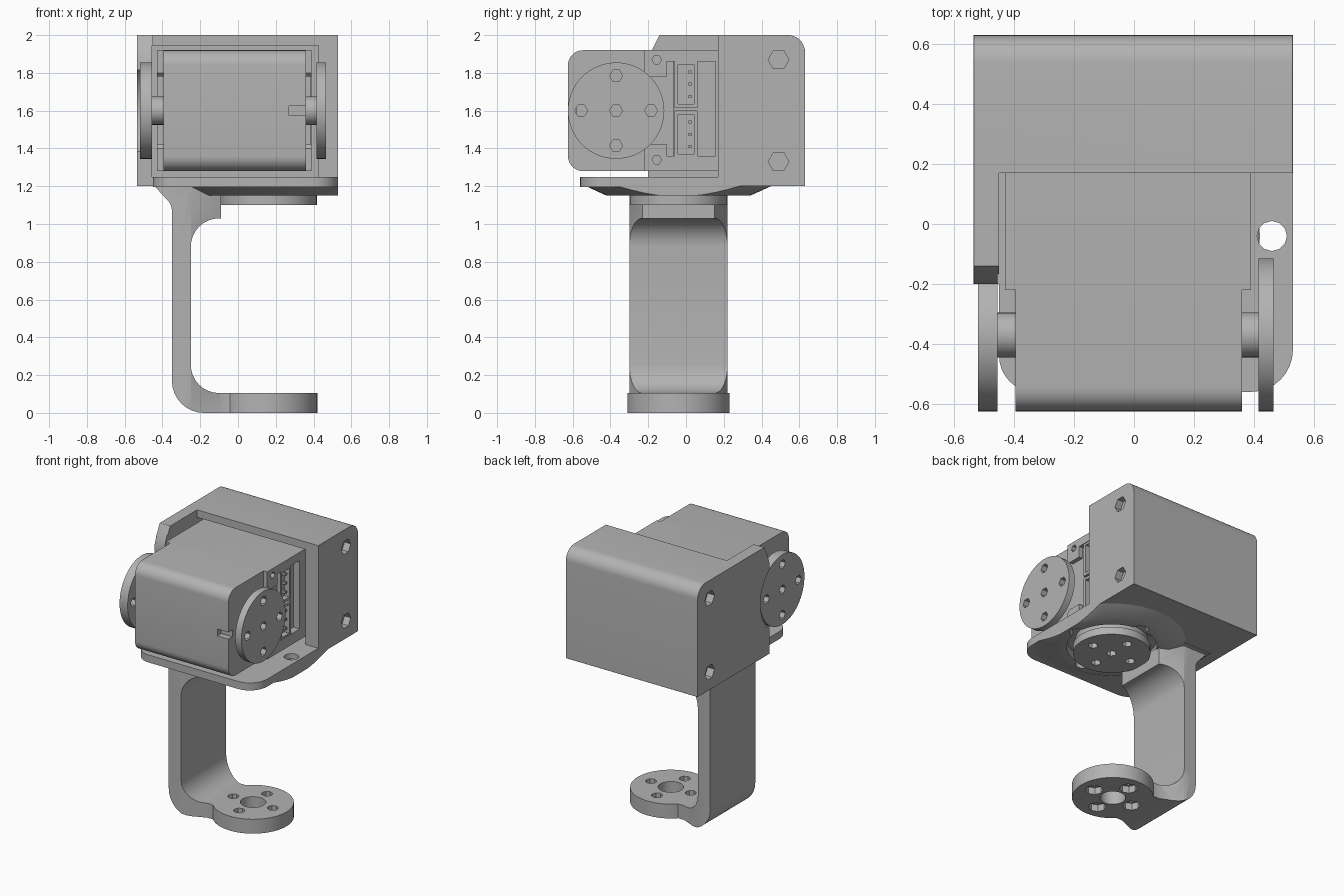
import bpy, bmesh, math
from mathutils import Vector

old = bpy.data.objects.get("Cube")
if old:
    bpy.data.objects.remove(old, do_unlink=True)

grey = bpy.data.materials.new("plain_grey")
grey.use_nodes = True
GREY = (0.45, 0.45, 0.45, 1)
grey.diffuse_color = GREY
grey.node_tree.nodes["Principled BSDF"].inputs["Base Color"].default_value = GREY


def rounded(corners, steps=8):
    """Corners are (a, b) or (a, b, radius); returns the filleted outline."""
    out = []
    for i, c in enumerate(corners):
        p = Vector(c[:2])
        if len(c) < 3:
            out.append(p)
            continue
        a = (Vector(corners[i - 1][:2]) - p).normalized()
        b = (Vector(corners[(i + 1) % len(corners)][:2]) - p).normalized()
        half = a.angle(b) / 2
        mid = p + (a + b).normalized() * c[2] / math.sin(half)
        start = p + a * c[2] / math.tan(half) - mid
        end = p + b * c[2] / math.tan(half) - mid
        for k in range(steps + 1):
            t = k / steps
            sweep = math.pi - 2 * half
            out.append(mid + (start * math.sin((1 - t) * sweep) + end * math.sin(t * sweep)) / math.sin(sweep))
    return out


def place(axis, u, v, w):
    return {"x": (w, u, v), "y": (u, w, v), "z": (u, v, w)}[axis]


def loft(name, axis, low, high, lo, hi):
    bm = bmesh.new()
    a = [bm.verts.new(place(axis, *p, lo)) for p in low]
    b = [bm.verts.new(place(axis, *p, hi)) for p in high]
    bm.faces.new(a)
    bm.faces.new(b)
    for i in range(len(a)):
        j = (i + 1) % len(a)
        bm.faces.new((a[i], a[j], b[j], b[i]))
    bmesh.ops.recalc_face_normals(bm, faces=bm.faces)
    mesh = bpy.data.meshes.new(name)
    bm.to_mesh(mesh)
    bm.free()
    ob = bpy.data.objects.new(name, mesh)
    bpy.context.collection.objects.link(ob)
    mesh.materials.append(grey)
    return ob


def prism(name, axis, corners, lo, hi):
    pts = rounded(corners)
    return loft(name, axis, pts, pts, lo, hi)


def ring(c, r, n):
    return [(c[0] + r * math.cos(math.tau * i / n), c[1] + r * math.sin(math.tau * i / n)) for i in range(n)]


def cyl(name, axis, c, r, lo, hi, n=48, r2=None):
    return loft(name, axis, ring(c, r, n), ring(c, r2 or r, n), lo, hi)


def box(name, x0, x1, y0, y1, z0, z1):
    return prism(name, "z", [(x0, y0), (x1, y0), (x1, y1), (x0, y1)], z0, z1)


def apply(ob, mod):
    bpy.context.view_layer.objects.active = ob
    bpy.ops.object.modifier_apply(modifier=mod.name)


def combine(ob, other, op="DIFFERENCE"):
    mod = ob.modifiers.new("combine", "BOOLEAN")
    mod.object, mod.operation, mod.solver = other, op, "EXACT"
    apply(ob, mod)
    bpy.data.objects.remove(other, do_unlink=True)


def bevel(ob, width):
    mod = ob.modifiers.new("chamfer", "BEVEL")
    mod.width, mod.segments, mod.limit_method, mod.angle_limit = width, 1, "ANGLE", math.radians(40)
    apply(ob, mod)


def cross(c, r):
    return [(c[0] + r, c[1]), (c[0] - r, c[1]), (c[0], c[1] + r), (c[0], c[1] - r)]


HUB = (0.16, -0.04)     # turning axis of the base
PIVOT = (-0.37, 1.6)    # side axis of the actuator (y, z)

# C-shaped bracket, with its arms narrowing towards the discs
bracket = prism("bracket", "y", [
    (-0.35, 0, 0.17), (0.12, 0), (0.12, 0.105), (-0.25, 0.105, 0.15), (-0.25, 1.03, 0.15),
    (-0.09, 1.03), (-0.09, 1.16), (-0.3, 1.21), (-0.45, 1.21), (-0.35, 1.1, 0.08)], -0.3, 0.22)
footprint = [(-0.5, -0.3), (-0.25, -0.3), (-0.09, -0.23), (0.2, -0.23),
             (0.2, 0.15), (-0.09, 0.15), (-0.25, 0.22), (-0.5, 0.22)]
combine(bracket, prism("cutter", "z", footprint, -0.1, 1.3), "INTERSECT")
combine(bracket, cyl("foot", "z", (0.15, -0.04), 0.27, 0, 0.105, 64), "UNION")
combine(bracket, cyl("cutter", "z", (0.15, -0.04), 0.085, -0.1, 0.2, 24))
for c in cross((0.15, -0.04), 0.16):
    combine(bracket, cyl("cutter", "z", c, 0.038, -0.1, 0.2, 8))
    combine(bracket, cyl("cutter", "z", c, 0.06, -0.1, 0.05, 8))

# Base plate with a tapered round boss and an annular groove
outline = [(-0.45, -0.56, 0.12), (0.53, -0.56, 0.14), (0.53, 0.25), (-0.45, 0.25)]
plate = prism("base_plate", "z", outline, 1.195, 1.25)
boss = cyl("boss", "z", HUB, 0.38, 1.15, 1.205, 64, 0.5)
combine(boss, box("cutter", -0.45, 0.53, -0.56, 0.6, 1.1, 1.3), "INTERSECT")
combine(plate, boss, "UNION")
groove = cyl("cutter", "z", HUB, 0.3, 1.0, 1.21, 48)
combine(plate, groove)
for c in cross(HUB, 0.3):
    combine(plate, cyl("cutter", "z", c, 0.05, 1.0, 1.3, 12))

# Rear housing with a long side wall on the right
housing = prism("housing", "x", [(0.12, 1.2), (0.63, 1.2), (0.63, 2, 0.09), (0.12, 2)], -0.535, 0.53)
wall = prism("wall", "x", [(0.3, 1.2), (0.3, 2), (-0.14, 2), (-0.18, 1.92), (-0.2, 1.86), (-0.2, 1.2)],
             -0.535, -0.42)
combine(housing, wall, "UNION")
bevel(housing, 0.022)
combine(housing, box("cutter", -0.45, 1, -1, 0.17, 1, 2.2))
combine(housing, box("cutter", -0.455, 0.425, -1, 0.57, 1.25, 1.945))
combine(housing, cyl("cutter", "x", PIVOT, 0.275, -1, -0.4, 64))
for z in (1.33, 1.87):
    for lo, hi in ((-0.6, -0.48), (0.48, 0.6)):
        combine(housing, cyl("cutter", "x", (0.49, z), 0.055, lo, hi, 6))

# Actuator body: rounded front case and wider rear case with corner tabs
front = prism("actuator_front", "x", [
    (-0.625, 1.28, 0.08), (0.3, 1.28), (0.3, 1.92), (-0.625, 1.92, 0.08)], -0.395, 0.36)
combine(front, box("cutter", 0.27, 0.5, -0.7, -0.58, 1.575, 1.625))
rear = prism("actuator_rear", "x", [
    (-0.22, 1.28), (0.56, 1.28), (0.56, 1.92), (-0.22, 1.92), (-0.22, 1.8), (-0.2, 1.78), (-0.075, 1.78),
    (-0.075, 1.42), (-0.2, 1.42), (-0.22, 1.4)], -0.43, 0.39)
combine(rear, box("cutter", 0.34, 0.5, -0.1, 0.155, 1.36, 1.86))
combine(front, box("cutter", 0.34, 0.5, -0.065, 0.155, 1.36, 1.86))
for z in (1.34, 1.87):
    combine(rear, cyl("cutter", "x", (-0.155, z), 0.025, 0.36, 0.5, 6))

# Paired sockets with pins
for name, z in (("lower_socket", 1.475), ("upper_socket", 1.74)):
    socket = box(name, 0.3, 0.385, -0.06, 0.06, z - 0.125, z + 0.125)
    combine(socket, box("cutter", 0.345, 0.5, -0.042, 0.042, z - 0.105, z + 0.105))
    for k in (-1, 0, 1):
        box(name + "_pin", 0.33, 0.375, 0.012, 0.028, z + k * 0.065 - 0.008, z + k * 0.065 + 0.008)


def horn(name, axis, c, r, lo, hi, spread):
    disc = cyl(name, axis, c, r, lo, hi, 64)
    for p in [c] + cross(c, spread):
        combine(disc, cyl("cutter", axis, p, 0.034, lo - 0.1, hi + 0.1, 6))


# Horn discs and the shafts behind them
horn("left_horn", "x", PIVOT, 0.255, 0.415, 0.465, 0.185)
horn("right_horn", "x", PIVOT, 0.255, -0.52, -0.455, 0.185)
horn("base_horn", "z", HUB, 0.257, 1.1, 1.155, 0.16)
cyl("left_shaft", "x", PIVOT, 0.075, 0.3, 0.42, 32)
cyl("right_shaft", "x", PIVOT, 0.075, -0.46, -0.3, 24)
cyl("base_collar", "z", HUB, 0.24, 1.15, 1.22)

# Smooth curved walls, crisp edges
for ob in bpy.context.collection.objects:
    if ob.type == "MESH" and grey.name in ob.data.materials:
        bpy.ops.object.select_all(action="DESELECT")
        ob.select_set(True)
        bpy.context.view_layer.objects.active = ob
        bpy.ops.object.shade_smooth_by_angle(angle=math.radians(30))
